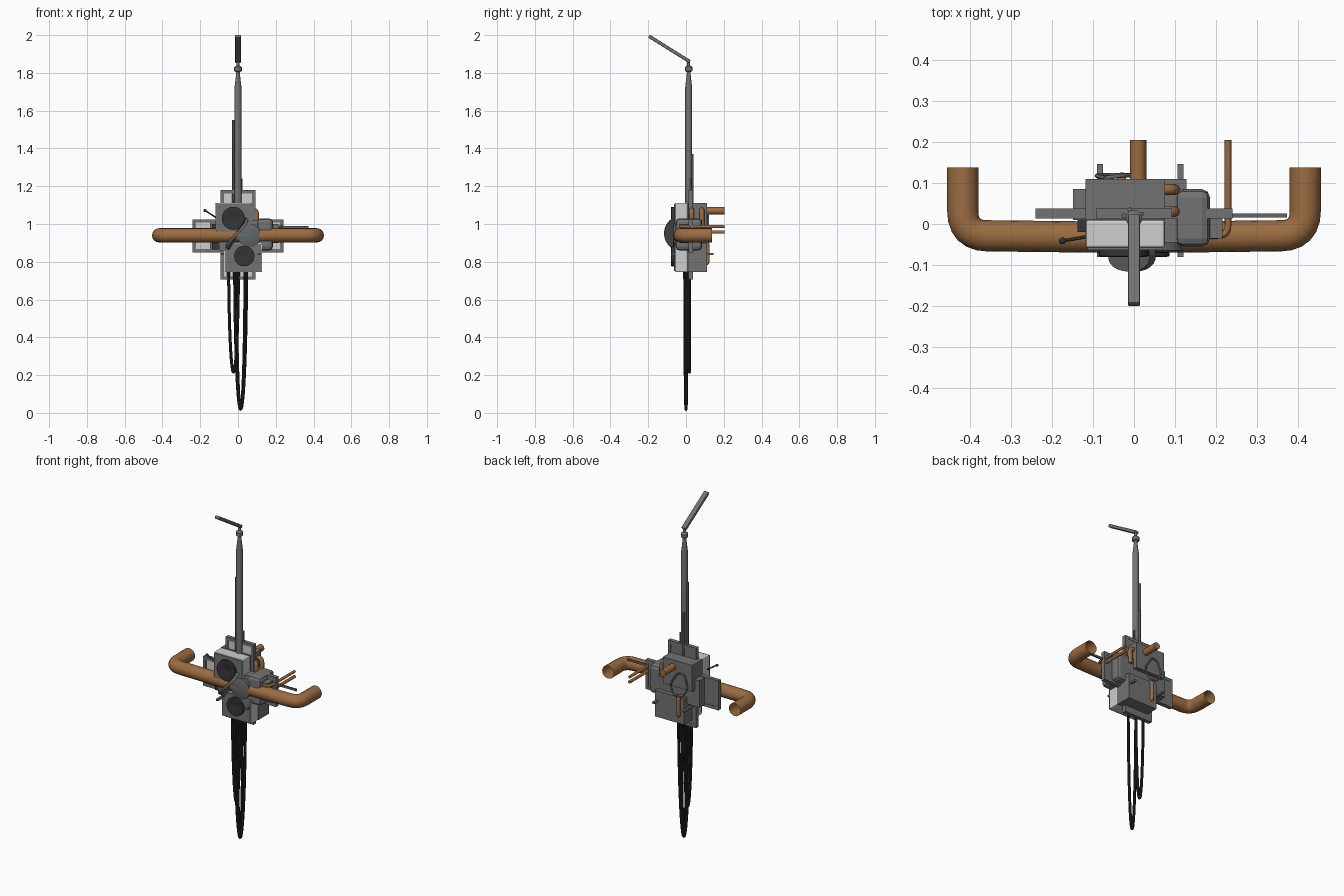
import bpy, bmesh, math
from mathutils import Vector

if "Cube" in bpy.data.objects:
    bpy.data.objects.remove(bpy.data.objects["Cube"])


def mat(name, c):
    m = bpy.data.materials.new(name)
    m.diffuse_color = (*c, 1)
    m.use_nodes = True
    m.node_tree.nodes["Principled BSDF"].inputs["Base Color"].default_value = m.diffuse_color
    return m


COPPER = mat("copper", (0.33, 0.15, 0.055))
GREY = mat("mid grey", (0.17, 0.17, 0.17))
LIGHT = mat("light grey", (0.62, 0.62, 0.61))
STEEL = mat("steel grey", (0.13, 0.13, 0.135))
DARK = mat("dark grey", (0.035, 0.035, 0.037))
BLACK = mat("cable black", (0.02, 0.02, 0.021))


def finish(name, bm, m, smooth=False):
    me = bpy.data.meshes.new(name)
    bm.to_mesh(me)
    bm.free()
    o = bpy.data.objects.new(name, me)
    bpy.context.collection.objects.link(o)
    me.materials.append(m)
    if smooth:
        bpy.ops.object.select_all(action='DESELECT')
        o.select_set(True)
        bpy.context.view_layer.objects.active = o
        bpy.ops.object.shade_smooth_by_angle(angle=math.radians(40))
    return o


def box(name, x, y, z, m, bevel=0.0):
    bm = bmesh.new()
    bmesh.ops.create_cube(bm, size=1)
    for v in bm.verts:
        for i, (a, b) in enumerate((x, y, z)):
            v.co[i] = (a + b) / 2 + v.co[i] * (b - a)
    if bevel:
        bmesh.ops.bevel(bm, geom=bm.edges[:], offset=bevel, segments=2,
                        affect='EDGES', profile=0.5)
    return finish(name, bm, m)


def lathe(name, profile, origin, axis, m, n=20):
    """Spin (radius, height) pairs about an axis."""
    q = Vector(axis).to_track_quat('Z', 'Y')
    bm = bmesh.new()
    rings = [[bm.verts.new(Vector(origin) + q @ Vector((
        r * math.cos(2 * math.pi * k / n), r * math.sin(2 * math.pi * k / n), h)))
        for k in range(n)] for r, h in profile]
    for a, b in zip(rings, rings[1:]):
        for k in range(n):
            bm.faces.new((a[k], a[(k + 1) % n], b[(k + 1) % n], b[k]))
    bm.faces.new(rings[0][::-1])
    bm.faces.new(rings[-1])
    return finish(name, bm, m, True)


def rod(name, a, b, r, m, n=10):
    d = Vector(b) - Vector(a)
    return lathe(name, [(r, 0), (r, d.length)], a, d, m, n)


def fillet(pts, r, n=6):
    """Round the inner corners of a path."""
    pts = [Vector(p) for p in pts]
    out = [pts[0]]
    for p, c, q in zip(pts, pts[1:], pts[2:]):
        a = c + (p - c).normalized() * r
        b = c + (q - c).normalized() * r
        for i in range(n + 1):
            t = i / n
            out.append(a * (1 - t) ** 2 + c * 2 * t * (1 - t) + b * t * t)
    return out + [pts[-1]]


def tube(name, pts, r, m, caps=True, res=3):
    cu = bpy.data.curves.new(name, 'CURVE')
    cu.dimensions = '3D'
    cu.bevel_depth, cu.bevel_resolution, cu.use_fill_caps = r, res, caps
    s = cu.splines.new('POLY')
    s.points.add(len(pts) - 1)
    for p, c in zip(s.points, pts):
        p.co = (*c, 1)
    o = bpy.data.objects.new(name, cu)
    bpy.context.collection.objects.link(o)
    cu.materials.append(m)
    bpy.ops.object.select_all(action='DESELECT')
    o.select_set(True)
    bpy.context.view_layer.objects.active = o
    bpy.ops.object.convert(target='MESH')
    bpy.ops.object.shade_smooth_by_angle(angle=math.radians(40))
    return bpy.context.object


# Wide copper handlebar pipe with open ends
tube("main_pipe", fillet([(-.417, .138, .94), (-.417, -.028, .94), (0, -.033, .94),
                          (.417, -.028, .94), (.417, .138, .94)], .06),
     .038, COPPER, caps=False, res=6)

# Cross of four rimmed plates with light front panels
plates = {"top": ((-.093, .093), (1.0, 1.18)), "bottom": ((-.093, .093), (.705, .88)),
          "left": ((-.24, -.08), (.85, 1.025)), "right": ((.08, .24), (.85, 1.025))}
for side, (x, z) in plates.items():
    t = .018
    box(side + "_panel", (x[0] + t, x[1] - t), (.02, .032), (z[0] + t, z[1] - t), LIGHT)
    box(side + "_panel_back", (x[0] + t, x[1] - t), (.031, .036), (z[0] + t, z[1] - t), GREY)
    for k, (xx, zz) in enumerate([(x, (z[0], z[0] + t)), (x, (z[1] - t, z[1])),
                                  ((x[0], x[0] + t), z), ((x[1] - t, x[1]), z)]):
        box(f"{side}_rim_{k}", xx, (.014, .038), zz, GREY)

# Central body and side housings
box("core", (-.148, .12), (.01, .085), (.86, 1.02), GREY)
box("core_front", (-.10, .11), (-.045, .012), (.86, 1.02), GREY)
box("side_slot", (-.138, -.102), (-.02, .012), (.865, 1.0), DARK)
box("side_housing", (.10, .185), (-.055, .085), (.86, 1.03), GREY, .02)
box("side_bracket", (.18, .215), (-.035, .02), (.90, 1.0), GREY)

# Upper and lower speaker boxes: light front shell, grey rear shell, frame and cone
for nm, x, z, cx, cz, r in (("upper", (-.118, .075), (.955, 1.112), -.025, 1.03, .061),
                            ("lower", (-.065, .128), (.745, .90), .033, .83, .054)):
    box(nm + "_front_shell", x, (-.058, .01), z, LIGHT, .006)
    box(nm + "_rear_shell", x, (.01, .11), z, GREY)
    box(nm + "_face", (x[0] + .005, x[1] - .005), (-.063, -.057),
        (z[0] + .005, z[1] - .005), GREY)
    lathe(nm + "_speaker", [(r, 0), (r, .018), (r * .85, .02), (r * .3, .008)],
          (cx, -.06, cz), (0, -1, 0), DARK, 24)

# Round drum behind the pipe
lathe("drum", [(.062, 0), (.062, .03), (.05, .035)], (.06, -.035, .94), (0, -1, 0), STEEL, 24)

# Diagonal half-disc clamp over the pipe
bm = bmesh.new()
along = Vector((.45, 0, .89)).normalized()
side = Vector((.89, 0, -.45)).normalized()
rows = []
for s in (-.008, .008):
    rows.append([bm.verts.new(Vector((-.005, -.05, .95)) + side * s
                              + along * .098 * math.cos(math.pi * k / 16)
                              + side * .016 * math.sin(2 * math.pi * k / 16)
                              + Vector((0, -.066 * math.sin(math.pi * k / 16), 0)))
                 for k in range(17)])
bm.faces.new(rows[0][::-1])
bm.faces.new(rows[1])
for k in range(16):
    bm.faces.new((rows[0][k], rows[0][k + 1], rows[1][k + 1], rows[1][k]))
bmesh.ops.recalc_face_normals(bm, faces=bm.faces[:])
finish("clamp", bm, STEEL)

# Mast with collar, and tilted arm on top
lathe("mast", [(.018, 0), (.018, .78), (.010, .85), (.010, .86), (.020, .865),
               (.020, .885), (.008, .895), (.007, .92)], (0, .014, .945), (0, 0, 1), GREY)
arm = box("mast_arm", (-.015, .015), (-.128, .128), (-.009, .009), GREY, .004)
arm.location = (0, -.088, 1.927)
arm.rotation_euler = (math.radians(-32), 0, 0)
rod("thin_aerial", (-.025, .02, .98), (-.025, .02, 1.55), .006, STEEL)
rod("rear_aerial", (-.01, .035, .98), (-.01, .035, 1.37), .006, STEEL)
rod("short_aerial", (.02, .025, .98), (.02, .025, 1.24), .005, STEEL)

# Side aerial with ball tip, and side spar
rod("ball_aerial", (-.11, -.03, 1.03), (-.172, -.041, 1.07), .004, DARK)
lathe("ball_tip", [(.003, -.009), (.007, -.005), (.008, 0), (.007, .005), (.003, .009)],
      (-.174, -.041, 1.071), (-1, -.2, .6), DARK, 10)
box("side_spar", (.22, .372), (.016, .025), (.978, .99), STEEL)

# Cross pins through the body
for x in (-.083, .113):
    box("cross_pin", (x - .007, x + .007), (-.08, .146), (.836, .847), GREY)

# Small copper plumbing
tube("rear_stub", [(.01, .08, 1.07), (.01, .205, 1.07)], .02, COPPER, res=5)
for z, r in ((.987, .008), (.957, .009)):
    tube("side_tube", fillet([(.18, -.028, z), (.229, -.028, z), (.229, .205, z)], .025),
         r, COPPER)
for y in (.03, .084):
    tube("elbow_tube", fillet([(.06, y, 1.075), (.099, y, 1.075), (.099, y, .98)], .025),
         .013, COPPER)
tube("rear_tube", fillet([(-.03, .06, .90), (-.03, .115, .90), (-.03, .115, .79),
                          (-.03, .08, .79)], .015), .011, COPPER)

# Flat wire loop on the back
tube("rear_loop", fillet([(-.07, .112, 1.04), (-.095, .118, .97), (-.06, .12, .91),
                          (.0, .12, .91), (.02, .118, .97), (-.03, .118, 1.05),
                          (-.07, .112, 1.04)], .02), .005, STEEL)


# Hanging cable loops
def hanging(name, x0, x1, y0, y1, top, low, r):
    pts = []
    for k in range(33):
        a = math.pi * k / 32
        c = math.cos(a)
        pts.append(((x0 + x1) / 2 - (x1 - x0) / 2 * c, (y0 + y1) / 2 - (y1 - y0) / 2 * c,
                    top - (top - low) * math.sin(a)))
    tube(name, pts, r, BLACK, res=2)


hanging("long_cable", -.018, .046, -.006, .006, .85, .018, .008)
hanging("inner_cable", -.008, .036, .006, -.008, .85, .03, .007)
hanging("short_cable", -.05, .003, .018, .018, .85, .215, .008)
